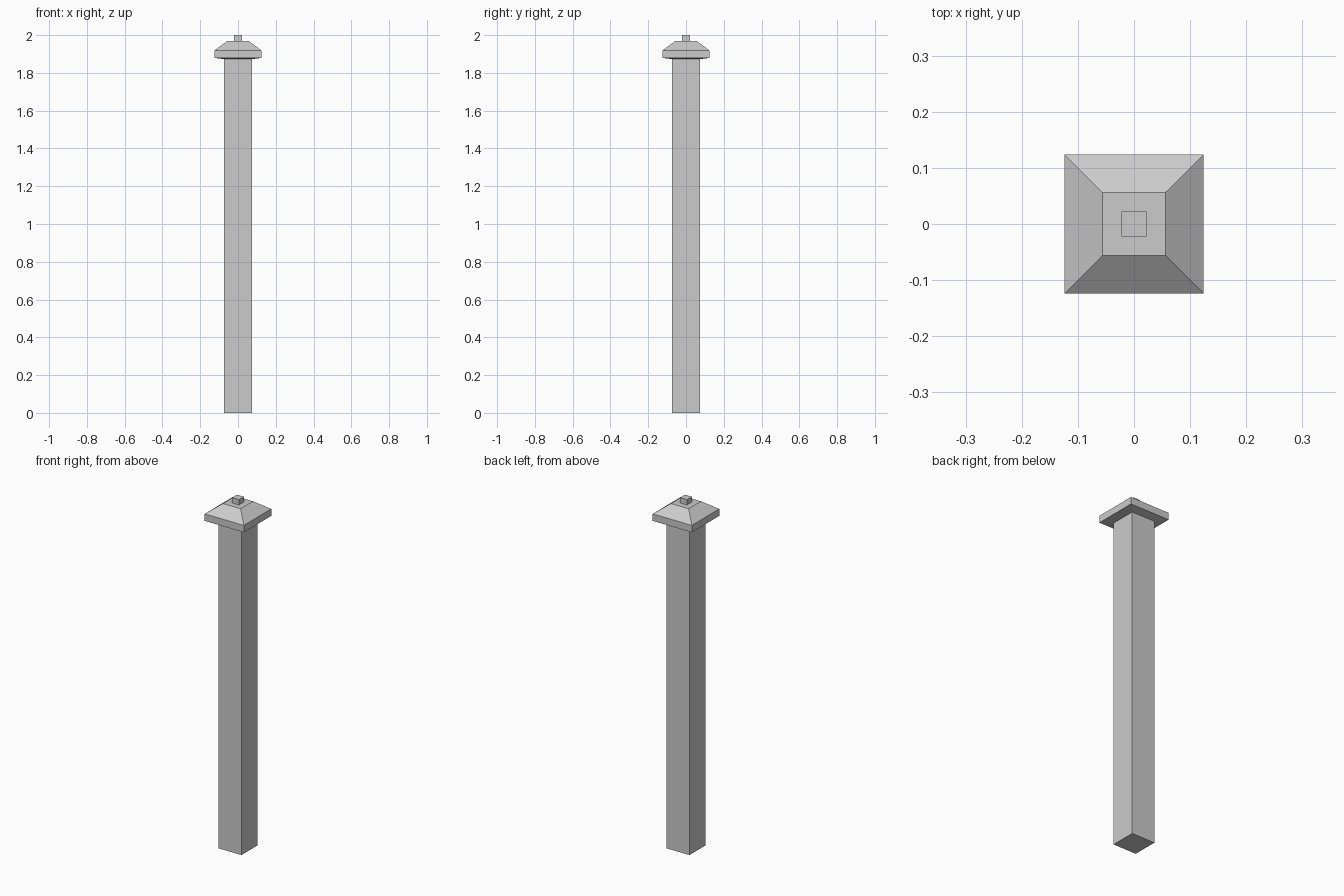
import bpy, bmesh

if "Cube" in bpy.data.objects:
    bpy.data.objects.remove(bpy.data.objects["Cube"])


def square_loft(name, profile):
    """Loft square rings given as (half width, height) and cap both ends."""
    bm = bmesh.new()
    rings = []
    for h, z in profile:
        rings.append([bm.verts.new((sx * h, sy * h, z))
                      for sx, sy in ((-1, -1), (1, -1), (1, 1), (-1, 1))])
    for a, b in zip(rings, rings[1:]):
        for i in range(4):
            j = (i + 1) % 4
            bm.faces.new((a[i], a[j], b[j], b[i]))
    bm.faces.new(rings[0][::-1])
    bm.faces.new(rings[-1])
    bmesh.ops.recalc_face_normals(bm, faces=bm.faces)
    mesh = bpy.data.meshes.new(name)
    bm.to_mesh(mesh)
    bm.free()
    obj = bpy.data.objects.new(name, mesh)
    bpy.context.collection.objects.link(obj)
    return obj


# Tall square shaft
square_loft("post", [(0.073, 0.0), (0.073, 1.876)])

# Overhanging cap: slightly sloped underside, vertical rim, tapered top
square_loft("cap", [(0.073, 1.873), (0.124, 1.879), (0.124, 1.919), (0.056, 1.97)])

# Small block on top
square_loft("finial", [(0.022, 1.97), (0.022, 2.0)])
